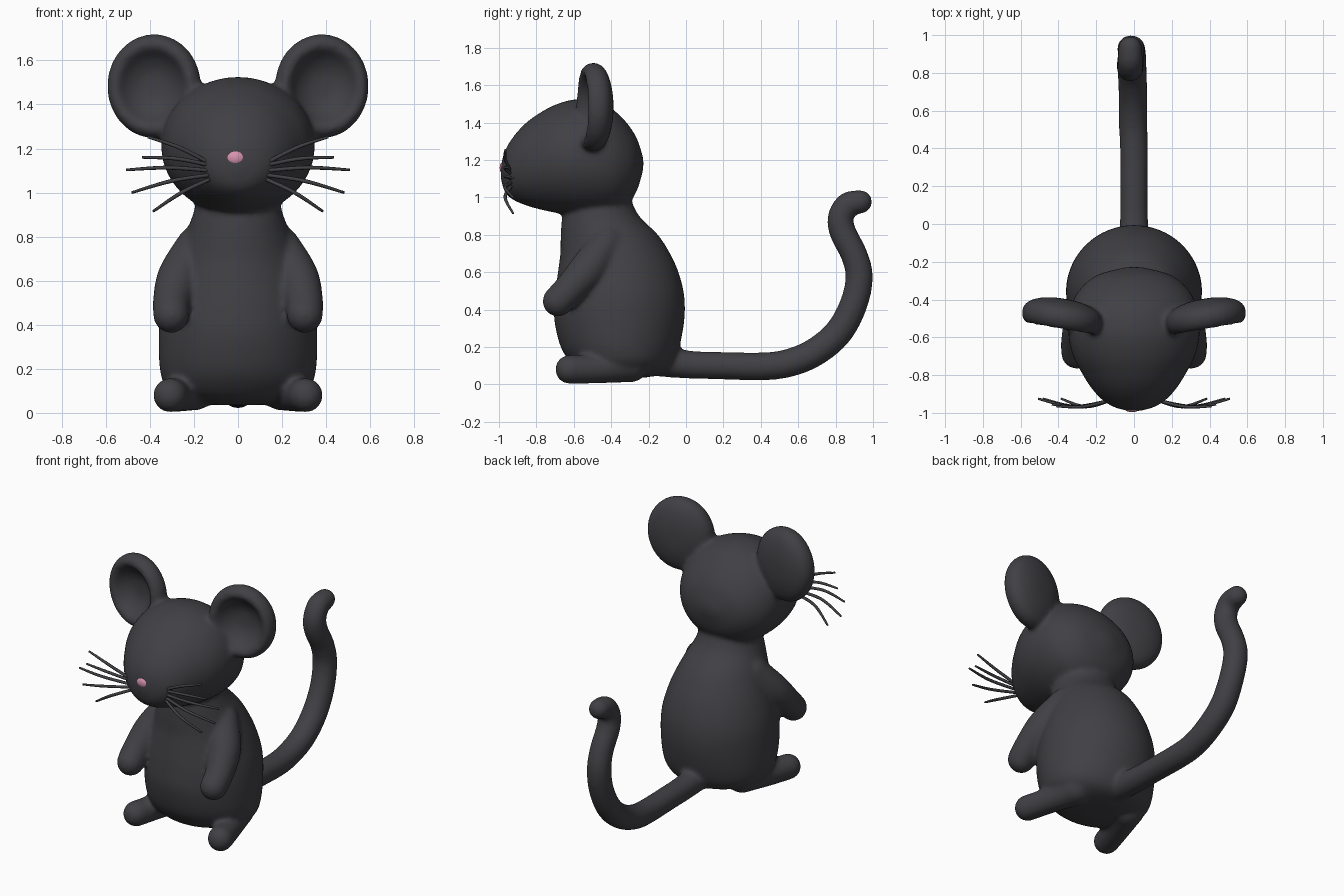
import bpy, bmesh, math
from mathutils import Vector, Matrix

if "Cube" in bpy.data.objects:
    bpy.data.objects.remove(bpy.data.objects["Cube"])


def material(name, rgb):
    m = bpy.data.materials.new(name)
    m.diffuse_color = (*rgb, 1)
    m.use_nodes = True
    m.node_tree.nodes["Principled BSDF"].inputs["Base Color"].default_value = m.diffuse_color
    return m


GREY = material("charcoal grey", (0.052, 0.051, 0.058))
PINK = material("nose pink", (0.69, 0.29, 0.43))


def smooth_path(pts, steps=6):
    """Catmull-Rom through tuples of any length."""
    out = []
    for i in range(len(pts) - 1):
        a, b = pts[max(i - 1, 0)], pts[i]
        c, d = pts[i + 1], pts[min(i + 2, len(pts) - 1)]
        for k in range(steps):
            t = k / steps
            out.append([0.5 * (2 * q + (r - p) * t + (2 * p - 5 * q + 4 * r - s) * t * t
                               + (3 * q - p - 3 * r + s) * t ** 3)
                        for p, q, r, s in zip(a, b, c, d)])
    return out + [list(pts[-1])]


def skin(bm, rings):
    """Bridge rings of points and cap both ends."""
    vs = [[bm.verts.new(p) for p in ring] for ring in rings]
    n = len(vs[0])
    for a, b in zip(vs, vs[1:]):
        for i in range(n):
            j = (i + 1) % n
            bm.faces.new((a[i], a[j], b[j], b[i]))
    bm.faces.new(vs[0][::-1])
    bm.faces.new(vs[-1])


def circle(n):
    return [(math.cos(2 * math.pi * i / n), math.sin(2 * math.pi * i / n)) for i in range(n)]


def tube(bm, pts, n=24, side=1, balls=True):
    """Tapered round tube through (x, y, z, radius) points."""
    path = smooth_path([(p[0] * side, *p[1:]) for p in pts])
    rings = []
    for i, p in enumerate(path):
        c = Vector(p[:3])
        t = Vector(path[min(i + 1, len(path) - 1)][:3]) - Vector(path[max(i - 1, 0)][:3])
        t.normalize()
        ref = Vector((1, 0, 0)) if abs(t.x) < 0.7 else Vector((0, 1, 0))
        u = t.cross(ref).normalized()
        v = t.cross(u)
        rings.append([c + (u * a + v * b) * p[3] for a, b in circle(n)])
    skin(bm, rings)
    if balls:
        for p in (path[0], path[-1]):
            bmesh.ops.create_uvsphere(bm, u_segments=24, v_segments=16, radius=p[3],
                                      matrix=Matrix.Translation(p[:3]))


def finish(bm, name, mat):
    bmesh.ops.recalc_face_normals(bm, faces=bm.faces)
    for f in bm.faces:
        f.smooth = True
    me = bpy.data.meshes.new(name)
    bm.to_mesh(me)
    bm.free()
    me.materials.append(mat)
    ob = bpy.data.objects.new(name, me)
    bpy.context.collection.objects.link(ob)
    return ob


bm = bmesh.new()

# torso: z, front y, back y, half width
torso = [(0.035, -0.42, -0.22, 0.10), (0.06, -0.54, -0.12, 0.24), (0.11, -0.61, -0.07, 0.325),
         (0.2, -0.67, -0.035, 0.355), (0.35, -0.705, -0.008, 0.36), (0.48, -0.70, -0.01, 0.35),
         (0.6, -0.685, -0.04, 0.32), (0.7, -0.672, -0.085, 0.285), (0.8, -0.67, -0.15, 0.245),
         (0.9, -0.66, -0.25, 0.205), (1.0, -0.62, -0.3, 0.18)]
skin(bm, [[(w * a, (f + k) / 2 + (k - f) / 2 * b, z) for a, b in circle(48)]
          for z, f, k, w in smooth_path(torso)])

# head: y, bottom z, top z, half width
head = [(-0.99, 1.10, 1.17, 0.03), (-0.97, 1.03, 1.245, 0.105), (-0.93, 0.99, 1.315, 0.17),
        (-0.87, 0.962, 1.385, 0.225), (-0.8, 0.94, 1.44, 0.27), (-0.7, 0.918, 1.495, 0.322),
        (-0.58, 0.9, 1.525, 0.348), (-0.45, 0.9, 1.505, 0.337), (-0.35, 0.93, 1.435, 0.29),
        (-0.27, 1.02, 1.33, 0.195), (-0.228, 1.15, 1.21, 0.04)]
skin(bm, [[(w * a, y, (lo + hi) / 2 + (hi - lo) / 2 * b) for a, b in circle(48)]
          for y, lo, hi, w in smooth_path(head)])

# ear: dished disc turned around its own axis (radius, depth)
ear = smooth_path([(0.004, 0.015), (0.07, 0.008), (0.13, -0.025), (0.17, -0.068), (0.2, -0.076),
                   (0.228, -0.05), (0.237, -0.01), (0.22, 0.03), (0.17, 0.06), (0.09, 0.08),
                   (0.004, 0.085)], 4)
turn = (Matrix.Translation((0.378, -0.48, 1.483)) @ Matrix.Rotation(math.radians(10), 4, 'Z')
        @ Matrix.Diagonal((0.91, 1, 1, 1)))

for side in (1, -1):
    flip = Matrix.Diagonal((side, 1, 1, 1)) @ turn
    skin(bm, [[flip @ Vector((r * a, d, r * b)) for a, b in circle(40)] for r, d in ear])
    # arm
    tube(bm, [(0.19, -0.42, 0.76, 0.09), (0.265, -0.52, 0.62, 0.1),
              (0.3, -0.62, 0.51, 0.087), (0.303, -0.685, 0.445, 0.083)], side=side)
    # foot
    tube(bm, [(0.2, -0.3, 0.115, 0.105), (0.26, -0.46, 0.085, 0.08),
              (0.308, -0.622, 0.08, 0.078)], side=side)

# tail
tube(bm, [(0, -0.25, 0.14, 0.09), (0, 0, 0.107, 0.076), (0, 0.2, 0.1, 0.074),
          (0, 0.4, 0.096, 0.075), (-0.005, 0.54, 0.112, 0.076), (-0.005, 0.68, 0.167, 0.077),
          (-0.01, 0.81, 0.272, 0.077), (-0.01, 0.893, 0.42, 0.075), (-0.015, 0.926, 0.57, 0.074),
          (-0.015, 0.9, 0.69, 0.072), (-0.02, 0.84, 0.81, 0.072), (-0.02, 0.826, 0.89, 0.07),
          (-0.02, 0.865, 0.96, 0.068), (-0.02, 0.932, 0.976, 0.064)])

# fuse everything into one soft skin
body = finish(bm, "mouse_body", GREY)
fuse = body.modifiers.new("fuse", 'REMESH')
fuse.mode = 'VOXEL'
fuse.voxel_size = 0.013
fuse.use_smooth_shade = True
soften = body.modifiers.new("soften", 'SMOOTH')
soften.factor = 0.5
soften.iterations = 12

# whiskers: start z, tip x, y, z
bm = bmesh.new()
for z0, x, y, z in [(1.135, 0.41, -0.965, 1.253), (1.125, 0.435, -0.955, 1.16),
                    (1.1, 0.508, -0.925, 1.103), (1.08, 0.482, -0.925, 1.0),
                    (1.06, 0.385, -0.925, 0.915)]:
    for side in (1, -1):
        tube(bm, [(0.13, -0.935, z0, 0.009),
                  (0.13 + (x - 0.13) * 0.5, -0.967, (z0 + z) / 2 + 0.012, 0.009),
                  (x, y, z, 0.006)], n=8, side=side, balls=False)
finish(bm, "whiskers", GREY)

# nose
bm = bmesh.new()
bmesh.ops.create_uvsphere(bm, u_segments=24, v_segments=16, radius=1,
                          matrix=Matrix.Translation((-0.01, -0.974, 1.158))
                          @ Matrix.Diagonal((0.043, 0.022, 0.034, 1)))
finish(bm, "nose", PINK)
